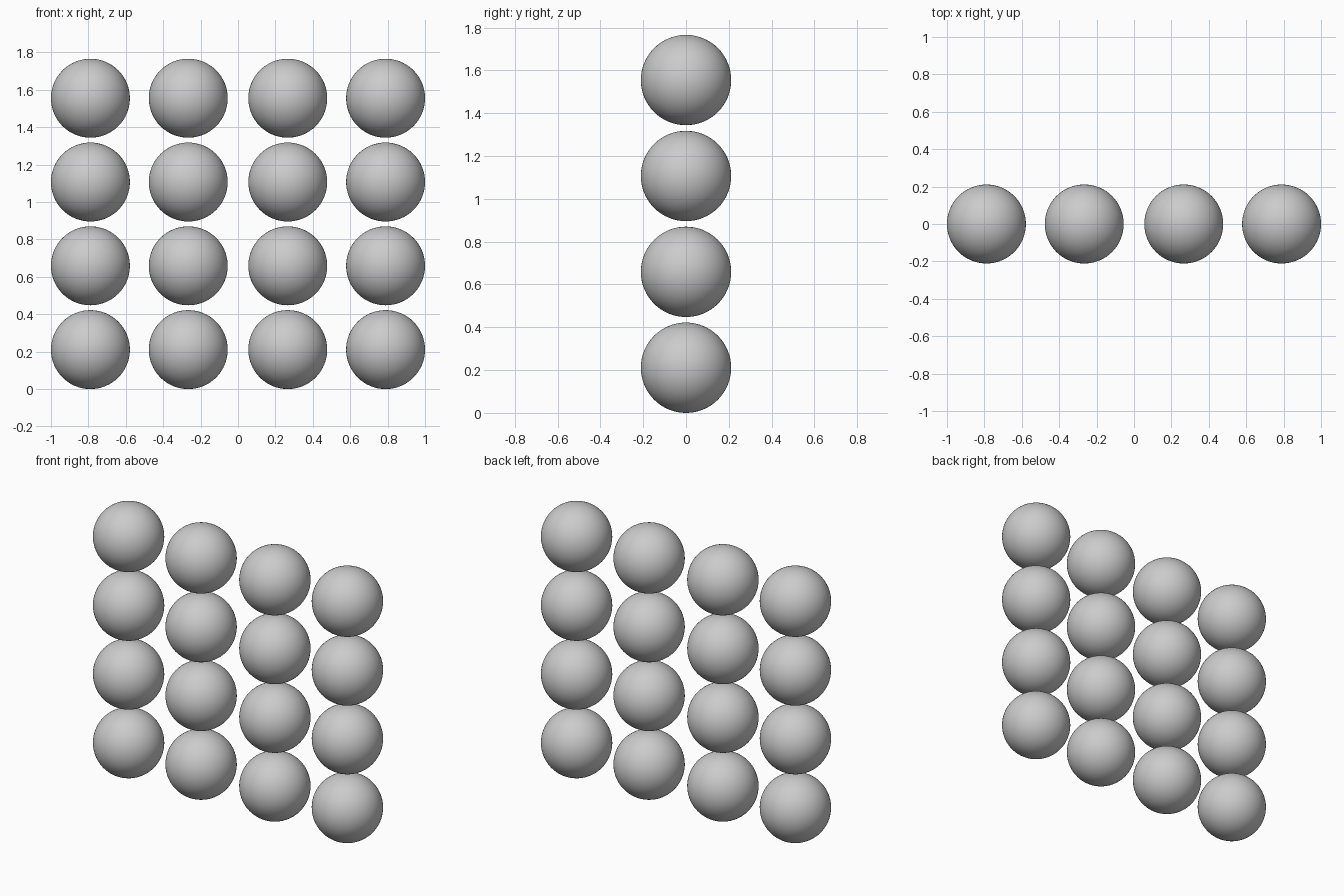
import bpy

if "Cube" in bpy.data.objects:
    bpy.data.objects.remove(bpy.data.objects["Cube"])

RADIUS = 0.211
COLUMNS = (-0.789, -0.266, 0.266, 0.789)
ROW_STEP = 0.448


def ball(name, x, z):
    bpy.ops.mesh.primitive_uv_sphere_add(
        segments=64, ring_count=32, radius=RADIUS, location=(x, 0, z))
    obj = bpy.context.object
    obj.name = name
    bpy.ops.object.shade_smooth()


# Upright grid of balls, four rows by four columns
for row in range(4):
    for col, x in enumerate(COLUMNS):
        ball(f"ball_row{row + 1}_column{col + 1}", x, RADIUS + row * ROW_STEP)
